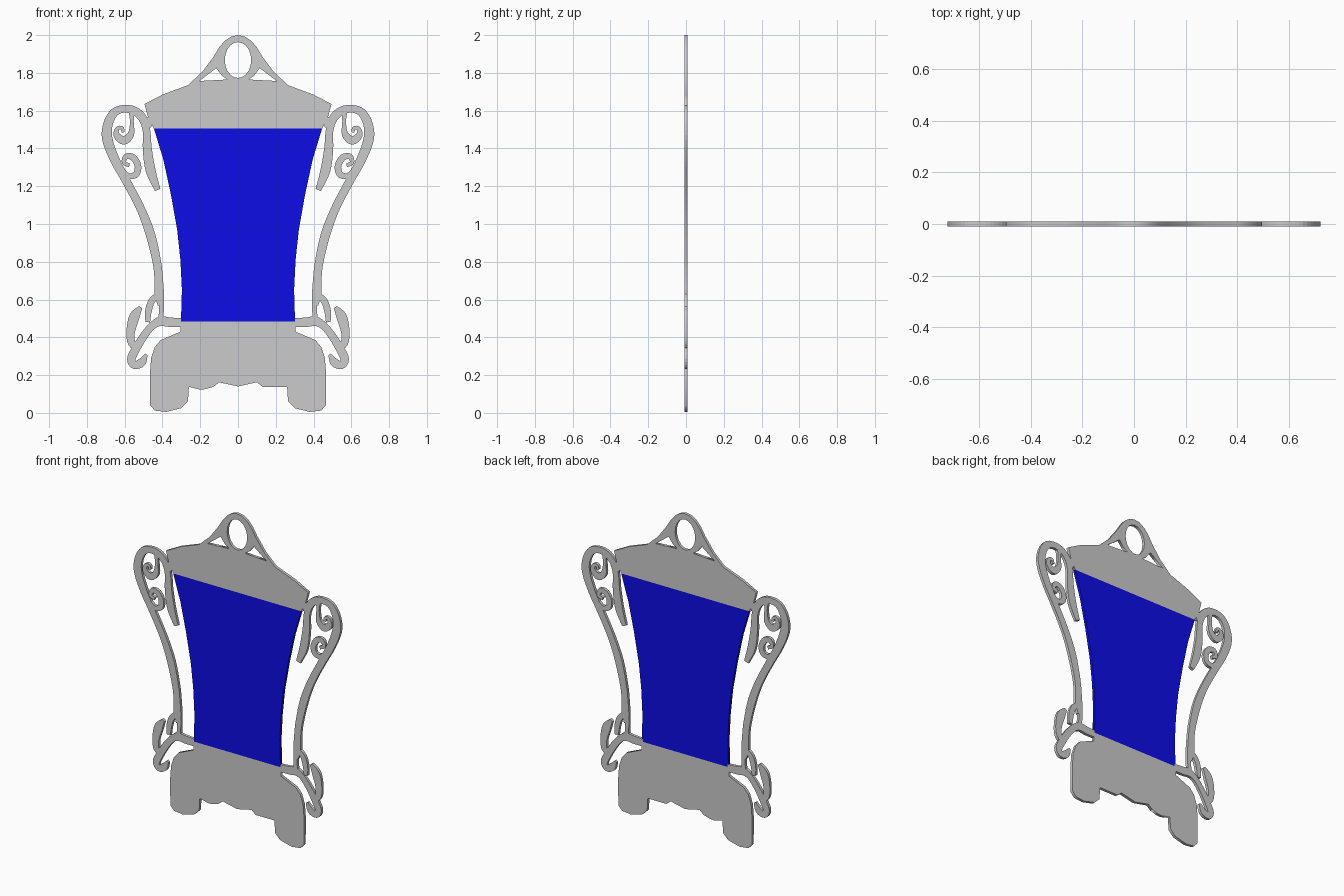
import bpy, bmesh, math
from mathutils import Vector

T = 0.018  # plate thickness

blue = bpy.data.materials.new("blue_panel")
blue.diffuse_color = (0.004, 0.004, 0.8, 1)


def plate(name, loops, mat=None):
    """Flat plate from an outline followed by hole outlines (x, z)."""
    cu = bpy.data.curves.new(name, 'CURVE')
    cu.dimensions = '2D'
    cu.fill_mode = 'BOTH'
    cu.extrude = T / 2
    for pts in loops:
        sp = cu.splines.new('POLY')
        sp.points.add(len(pts) - 1)
        for p, (x, z) in zip(sp.points, pts):
            p.co = (x, z, 0, 1)
        sp.use_cyclic_u = True
    ob = bpy.data.objects.new(name, cu)
    ob.rotation_euler.x = math.pi / 2
    bpy.context.collection.objects.link(ob)
    bpy.ops.object.select_all(action='DESELECT')
    ob.select_set(True)
    bpy.context.view_layer.objects.active = ob
    bpy.ops.object.convert(target='MESH')
    if mat:
        bpy.context.object.data.materials.append(mat)


def mirrored(half):
    """Close a right-hand half outline with its left-hand copy."""
    return half + [(-x, z) for x, z in reversed(half) if x > 1e-4]


def catmull(a, b, c, d, t):
    return 0.5 * (2 * b + (c - a) * t + (2 * a - 5 * b + 4 * c - d) * t * t
                  + (3 * b - a - 3 * c + d) * t ** 3)


def ribbon(name, path, steps=4):
    """Scroll strip through (x, z, width) points, mirrored to both sides."""
    P = [Vector(p) for p in path]
    P = [2 * P[0] - P[1]] + P + [2 * P[-1] - P[-2]]
    S = [catmull(*P[i:i + 4], k / steps) for i in range(len(P) - 3) for k in range(steps)]
    S.append(P[-2])
    bm = bmesh.new()
    rows = []
    for i, s in enumerate(S):
        d = S[min(i + 1, len(S) - 1)] - S[max(i - 1, 0)]
        n = Vector((-d.y, d.x)).normalized() * max(s.z, 0.008) / 2
        rows.append([bm.verts.new((s.x + k * n.x, 0, s.y + k * n.y)) for k in (1, -1)])
    for a, b in zip(rows, rows[1:]):
        bm.faces.new((a[0], a[1], b[1], b[0]))
    me = bpy.data.meshes.new(name)
    bm.to_mesh(me)
    bm.free()
    ob = bpy.data.objects.new(name, me)
    bpy.context.collection.objects.link(ob)
    so = ob.modifiers.new("thickness", 'SOLIDIFY')
    so.thickness = T
    so.offset = 0
    ob.modifiers.new("both_sides", 'MIRROR')


# crest with oval ring and two triangular openings
crest = [(0.445, 1.505), (0.475, 1.56), (0.495, 1.635), (0.40, 1.685), (0.265, 1.735),
         (0.19, 1.805), (0.13, 1.885), (0.10, 1.935), (0.07, 1.97), (0.035, 1.993), (0, 2.0)]
oval = [(0.07 * math.cos(a), 1.868 + 0.095 * math.sin(a))
        for a in (i * math.tau / 20 for i in range(20))]
tri = [(0.205, 1.757), (0.115, 1.825), (0.085, 1.785), (0.055, 1.765)]
plate("crest", [mirrored(crest), oval, tri, [(-x, z) for x, z in tri]])

# blue back panel
panel = [(0.302, 0.485), (0.297, 0.65), (0.305, 0.81), (0.322, 0.97),
         (0.355, 1.155), (0.395, 1.34), (0.445, 1.505)]
plate("back_panel", [mirrored(panel)], blue)

# base with feet
base = [(0, 0.14), (0.10, 0.162), (0.13, 0.138), (0.26, 0.138), (0.265, 0.06), (0.30, 0.025),
        (0.38, 0.005), (0.44, 0.012), (0.465, 0.04), (0.467, 0.2), (0.46, 0.29), (0.44, 0.35),
        (0.41, 0.385), (0.305, 0.43), (0.305, 0.485)]
plate("base", [mirrored(base)])
plate("base_drop", [[(-0.26, 0.138), (-0.20, 0.123), (-0.17, 0.126), (-0.13, 0.138)]])

# side frame: rises, arches over and hangs as a leaf
ribbon("side_frame", [
    (0.41, 0.57, 0.03), (0.417, 0.63, 0.05), (0.42, 0.71, 0.045), (0.43, 0.80, 0.045),
    (0.465, 0.95, 0.05), (0.517, 1.085, 0.045), (0.59, 1.225, 0.045), (0.652, 1.34, 0.05),
    (0.692, 1.45, 0.055), (0.688, 1.53, 0.05), (0.655, 1.59, 0.045), (0.605, 1.61, 0.04),
    (0.55, 1.60, 0.045), (0.505, 1.56, 0.045), (0.484, 1.49, 0.04), (0.48, 1.395, 0.048),
    (0.462, 1.28, 0.052), (0.425, 1.18, 0.03)])
ribbon("upper_tab", [(0.505, 1.545, 0.05), (0.455, 1.535, 0.05)])

# scrolls inside the upper arch
ribbon("upper_curl", [
    (0.565, 1.60, 0.03), (0.562, 1.54, 0.02), (0.567, 1.475, 0.035), (0.605, 1.442, 0.045),
    (0.642, 1.47, 0.035), (0.638, 1.505, 0.022), (0.615, 1.508, 0.02), (0.608, 1.485, 0.015)])
ribbon("lower_curl", [
    (0.61, 1.275, 0.03), (0.575, 1.253, 0.03), (0.538, 1.265, 0.035), (0.53, 1.31, 0.035),
    (0.555, 1.352, 0.035), (0.592, 1.358, 0.03), (0.604, 1.325, 0.022), (0.575, 1.31, 0.02)])

# foot scrolls
ribbon("lower_arm", [(0.295, 0.478, 0.045), (0.36, 0.48, 0.05), (0.41, 0.485, 0.05),
                     (0.455, 0.46, 0.04), (0.50, 0.405, 0.042), (0.54, 0.34, 0.045),
                     (0.565, 0.285, 0.045), (0.548, 0.252, 0.04), (0.51, 0.268, 0.045),
                     (0.485, 0.31, 0.015)])
ribbon("lower_leaf", [(0.515, 0.56, 0.02), (0.548, 0.51, 0.055), (0.568, 0.43, 0.045),
                      (0.563, 0.37, 0.04), (0.53, 0.34, 0.035)])
ribbon("small_leaf", [(0.415, 0.63, 0.03), (0.455, 0.595, 0.035), (0.474, 0.54, 0.035),
                      (0.478, 0.48, 0.025)])
ribbon("inner_stem", [(0.41, 0.61, 0.035), (0.405, 0.55, 0.025), (0.41, 0.485, 0.03)])
